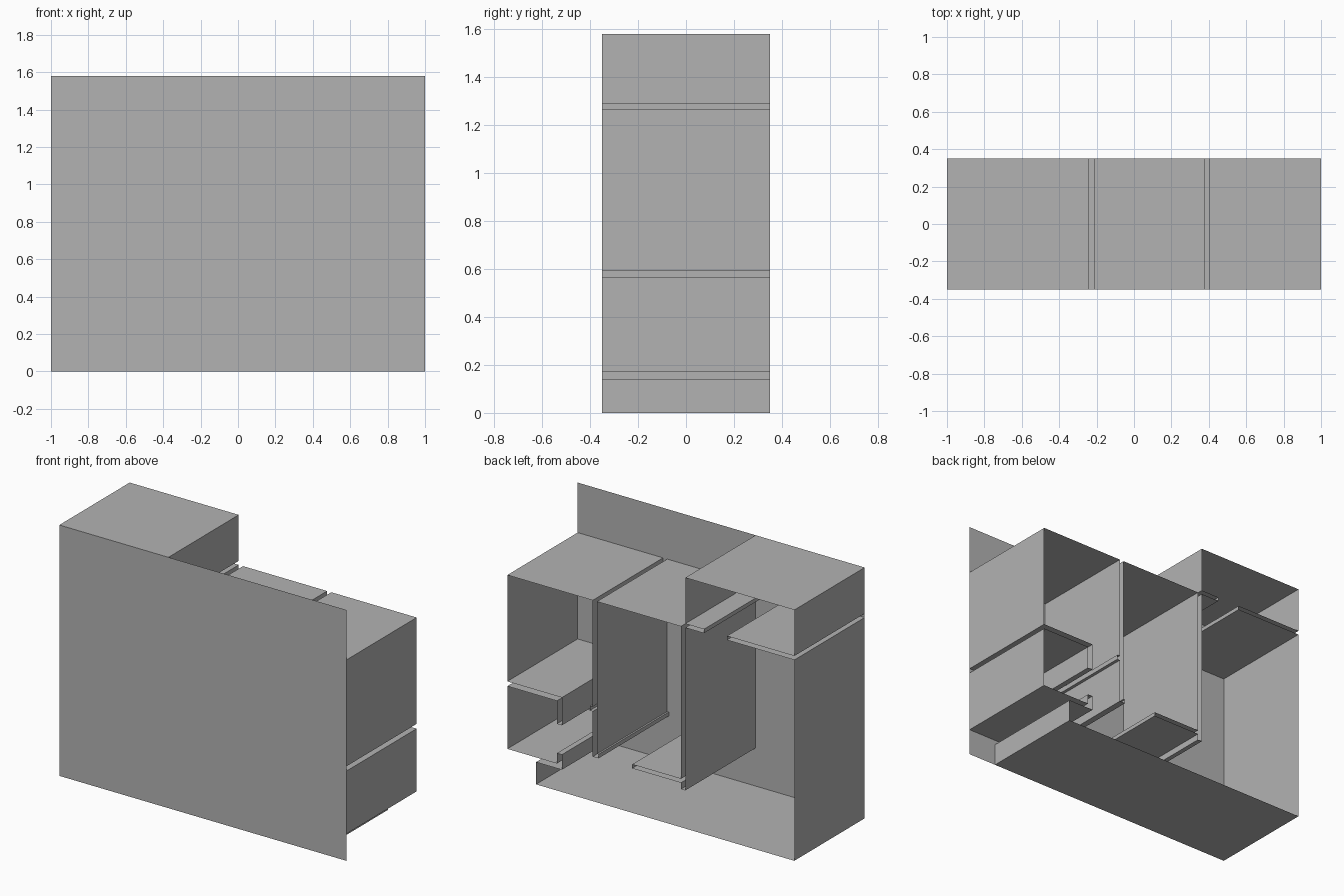
import bpy
import bmesh

cube = bpy.data.objects.get("Cube")
if cube:
    bpy.data.objects.remove(cube, do_unlink=True)

FRONT, BACK = -0.35, 0.35

# Shared wall positions, from right (-x) to left (+x)
right_side, left_side = -1.0, 1.0
hall_wall, middle_wall_right = -0.24, -0.21
middle_wall_left, corridor_wall = 0.376, 0.405
door_near, door_far = 0.62, 0.655
hatch_right, hatch_left = -0.53, -0.37
stair_right, stair_left = 0.13, 0.365
crawl_end = 0.8
corridor_lip = 0.425

# Shared floor and ceiling levels
roof, loft_floor, main_ceiling = 1.58, 1.29, 1.265
upper_floor, lower_ceiling, lower_floor = 0.595, 0.565, 0.17
middle_floor, middle_under = 0.305, 0.28
door_top, door_sill = 0.42, 0.235
crawl_ceiling, wall_foot = 0.14, 0.24

# Plain grey finish
grey = bpy.data.materials.new("plain_grey")
grey.use_nodes = True
colour = (0.45, 0.45, 0.45, 1)
grey.diffuse_color = colour
grey.node_tree.nodes["Principled BSDF"].inputs["Base Color"].default_value = colour


def add_object(name, bm):
    mesh = bpy.data.meshes.new(name)
    bm.to_mesh(mesh)
    bm.free()
    mesh.materials.append(grey)
    obj = bpy.data.objects.new(name, mesh)
    bpy.context.collection.objects.link(obj)
    return obj


def folded_sheet(name, profile):
    """Extrude an open x-z profile from the front to the back as a thin sheet."""
    bm = bmesh.new()
    front = [bm.verts.new((x, FRONT, z)) for x, z in profile]
    back = [bm.verts.new((x, BACK, z)) for x, z in profile]
    for i in range(len(profile) - 1):
        bm.faces.new((front[i], front[i + 1], back[i + 1], back[i]))
    return add_object(name, bm)


# Full front panel
bm = bmesh.new()
corners = ((right_side, 0), (left_side, 0), (left_side, roof), (right_side, roof))
bm.faces.new([bm.verts.new((x, FRONT, z)) for x, z in corners])
add_object("front_panel", bm)

# Loft room with a hatch in its floor
folded_sheet("loft_room", [
    (hatch_right, main_ceiling), (hatch_right, loft_floor),
    (right_side, loft_floor), (right_side, roof),
    (hall_wall, roof), (hall_wall, loft_floor),
    (hatch_left, loft_floor), (hatch_left, main_ceiling),
])

# Wall between the tall hall and the middle room, with its ceiling lip
folded_sheet("hall_partition", [
    (hatch_left, main_ceiling), (hall_wall, main_ceiling),
    (hall_wall, wall_foot), (middle_wall_right, wall_foot),
    (middle_wall_right, middle_under),
])

# Middle room with a stair opening in its floor
folded_sheet("middle_room", [
    (middle_wall_right, middle_under), (stair_right, middle_under),
    (stair_right, middle_floor), (middle_wall_right, middle_floor),
    (middle_wall_right, main_ceiling), (middle_wall_left, main_ceiling),
    (middle_wall_left, middle_floor), (stair_left, middle_floor),
    (stair_left, middle_under), (corridor_wall, middle_under),
])

# Corridor wall with a small ledge at the upper floor
folded_sheet("corridor_wall", [
    (corridor_wall, middle_under), (corridor_wall, lower_ceiling),
    (corridor_lip, lower_ceiling), (corridor_lip, upper_floor),
    (corridor_wall, upper_floor),
])

# Upper side room
folded_sheet("upper_side_room", [
    (corridor_wall, upper_floor), (corridor_wall, main_ceiling),
    (left_side, main_ceiling), (left_side, upper_floor),
    (door_near, upper_floor), (door_near, door_top),
])

# Lower side room with door head and raised sill
folded_sheet("lower_side_room", [
    (door_near, door_top), (door_far, door_top),
    (door_far, lower_ceiling), (left_side, lower_ceiling),
    (left_side, lower_floor), (door_far, lower_floor),
    (door_far, door_sill), (door_near, door_sill),
])

# Tall hall running under the other rooms into the crawl space
folded_sheet("hall_and_crawl_space", [
    (door_near, door_sill), (door_near, crawl_ceiling),
    (crawl_end, crawl_ceiling), (crawl_end, 0),
    (right_side, 0), (right_side, main_ceiling),
    (hatch_right, main_ceiling),
])
